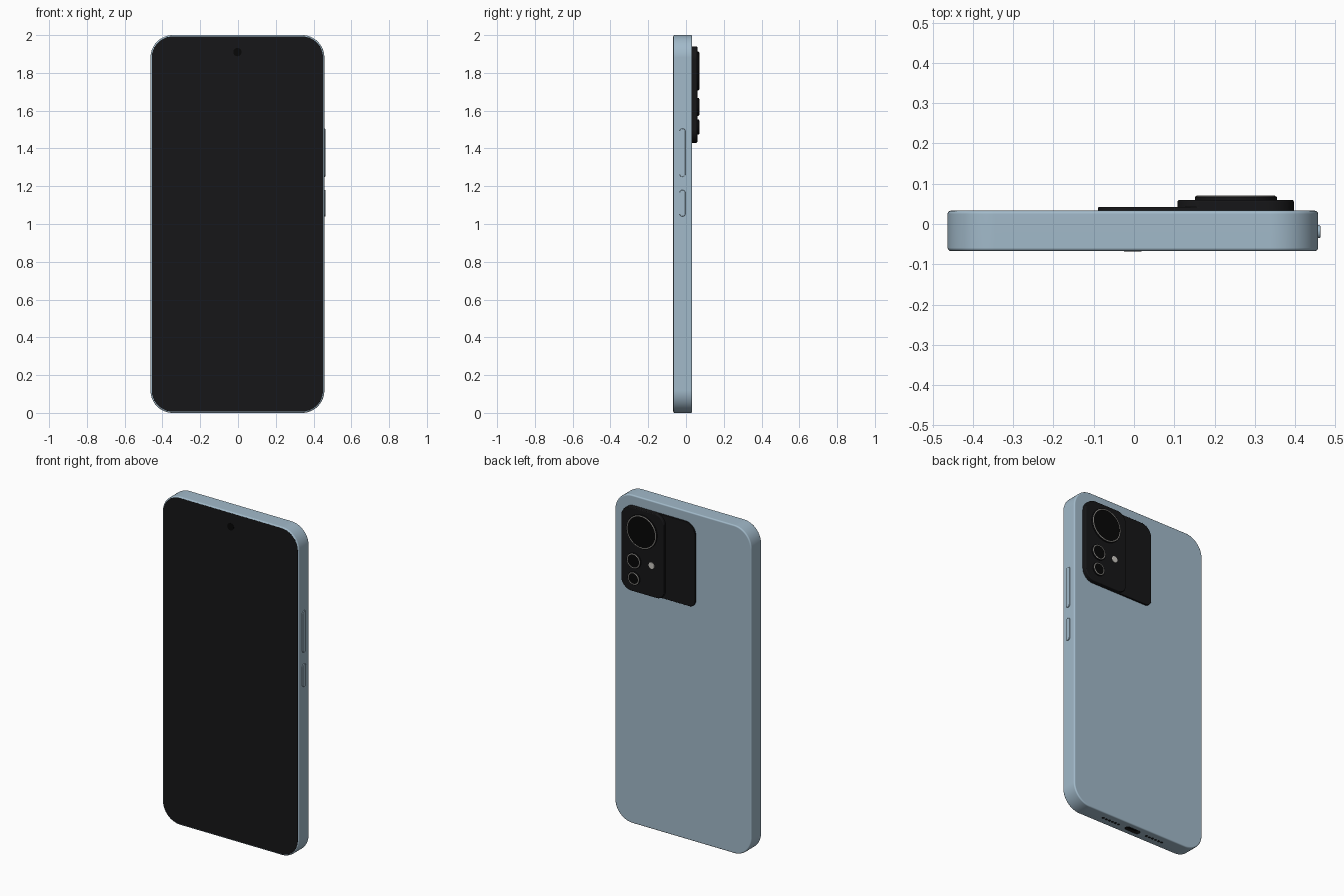
import bpy, bmesh
from math import sin, cos, pi, radians

if "Cube" in bpy.data.objects:
    bpy.data.objects.remove(bpy.data.objects["Cube"])


def material(name, rgb):
    m = bpy.data.materials.new(name)
    m.diffuse_color = (*rgb, 1)
    m.use_nodes = True
    m.node_tree.nodes["Principled BSDF"].inputs["Base Color"].default_value = m.diffuse_color
    return m


BLUE = material("blue_shell", (0.36, 0.49, 0.59))
BLACK = material("black_gloss", (0.008, 0.008, 0.009))
DARK = material("lens_glass", (0.002, 0.002, 0.002))
SILVER = material("silver_rim", (0.6, 0.58, 0.54))

# Maps from (profile u, profile v, depth w) to the world for each facing
BACK = lambda u, v, w: (u, w, v)
SIDE = lambda u, v, w: (w, u, v)
BASE = lambda u, v, w: (u, v, w)


def outline(u0, u1, v0, v1, radii, inset, seg):
    """Rounded rectangle; radii run: high-u high-v, low-u high-v, low-low, high-low."""
    centres = ((u1, v1, -1, -1), (u0, v1, 1, -1), (u0, v0, 1, 1), (u1, v0, -1, 1))
    pts = []
    for k, ((u, v, su, sv), r) in enumerate(zip(centres, radii)):
        for i in range(seg + 1):
            a = pi / 2 * (k + i / seg)
            q = r - inset
            pts.append((u + su * r + q * cos(a), v + sv * r + q * sin(a)))
    return pts


def slab(name, u, v, w, radii, mat, bevel=0.0, place=BACK, seg=12, both=False):
    """Rounded plate; the w[1] rim is softened (and w[0] when both is set)."""
    if not isinstance(radii, tuple):
        radii = (radii,) * 4
    s = 1 if w[1] > w[0] else -1
    arc = [i * pi / 8 for i in range(5)]
    rings = [(0, w[0])]
    if both and bevel:
        rings = [(bevel * (1 - sin(a)), w[0] + s * bevel * (1 - cos(a))) for a in arc]
    if bevel:
        rings += [(bevel * (1 - cos(a)), w[1] - s * bevel * (1 - sin(a))) for a in arc]
    else:
        rings.append((0, w[1]))
    bm = bmesh.new()
    loops = [[bm.verts.new(place(a, b, d)) for a, b in outline(*u, *v, radii, i, seg)]
             for i, d in rings]
    for p, q in zip(loops, loops[1:]):
        for i in range(len(p)):
            j = (i + 1) % len(p)
            bm.faces.new((p[i], p[j], q[j], q[i]))
    bm.faces.new(loops[0])
    bm.faces.new(loops[-1])
    bmesh.ops.remove_doubles(bm, verts=bm.verts, dist=1e-5)
    bmesh.ops.recalc_face_normals(bm, faces=bm.faces)
    me = bpy.data.meshes.new(name)
    bm.to_mesh(me)
    bm.free()
    ob = bpy.data.objects.new(name, me)
    bpy.context.collection.objects.link(ob)
    me.materials.append(mat)
    return ob


def disc(name, x, z, r, w, mat, bevel=0.0, place=BACK, seg=10):
    return slab(name, (x - r, x + r), (z - r, z + r), w, r, mat, bevel, place, seg)


def smooth(ob):
    bpy.ops.object.select_all(action='DESELECT')
    ob.select_set(True)
    bpy.context.view_layer.objects.active = ob
    bpy.ops.object.shade_smooth_by_angle(angle=radians(35))
    wn = ob.modifiers.new("flat_faces", 'WEIGHTED_NORMAL')
    wn.keep_sharp = True


# Body shell
body = slab("body", (-0.463, 0.457), (0, 2), (-0.067, 0.033), 0.118, BLUE, 0.008,
            seg=20, both=True)

# Charging port and speaker holes cut into the bottom edge
CY = -0.017
cutters = [slab("port_cutter", (-0.053, 0.047), (CY - 0.017, CY + 0.017),
                (-0.02, 0.04), 0.0165, DARK, place=BASE)]
for side in (-1, 1):
    for i in range(6):
        cutters.append(disc("hole_cutter", -0.003 + side * (0.1 + 0.022 * i), CY, 0.007,
                            (-0.02, 0.02), DARK, place=BASE, seg=4))
bpy.ops.object.select_all(action='DESELECT')
for c in cutters:
    c.select_set(True)
bpy.context.view_layer.objects.active = cutters[0]
bpy.ops.object.join()
cut = body.modifiers.new("openings", 'BOOLEAN')
cut.operation, cut.solver = 'DIFFERENCE', 'EXACT'
cut.material_mode = 'TRANSFER'
cut.object = cutters[0]
bpy.context.view_layer.objects.active = body
bpy.ops.object.modifier_apply(modifier=cut.name)
bpy.data.objects.remove(cutters[0])

# Connector tongue inside the port
slab("port_tongue", (-0.036, 0.03), (CY - 0.004, CY + 0.004), (0.042, 0.008), 0.003, BLACK,
     place=BASE, seg=3)

# Screen and front camera
slab("screen", (-0.456, 0.450), (0.007, 1.993), (-0.06, -0.0675), 0.111, BLACK, 0.001, seg=20)
disc("front_camera", -0.003, 1.91, 0.022, (-0.066, -0.0682), DARK)

# Side buttons
for name, z0, z1 in (("volume_button", 1.25, 1.505), ("power_button", 1.04, 1.18)):
    slab(name, (-0.035, -0.003), (z0, z1), (0.45, 0.463), 0.0158, BLUE, 0.003, SIDE, 8)

# Camera plate and raised camera step
slab("camera_plate", (-0.09, 0.397), (1.43, 1.94), (0.03, 0.042),
     (0.07, 0.07, 0.04, 0.07), BLACK, 0.003)
slab("camera_step", (0.108, 0.397), (1.43, 1.94), (0.03, 0.06),
     (0.07, 0.06, 0.05, 0.07), BLACK, 0.005)

# Lenses: barrel, silver rim and glass
for name, x, z, r in (("main_lens", 0.253, 1.81, 0.102), ("middle_lens", 0.307, 1.62, 0.047),
                      ("lower_lens", 0.307, 1.513, 0.040)):
    disc(name + "_barrel", x, z, r, (0.055, 0.068), BLACK, 0.002, seg=14)
    bpy.ops.mesh.primitive_torus_add(
        location=(x, 0.0672, z), rotation=(pi / 2, 0, 0), major_segments=56,
        minor_segments=8, major_radius=r - 0.006, minor_radius=0.0035)
    rim = bpy.context.object
    rim.name = name + "_rim"
    rim.data.materials.append(SILVER)
    disc(name + "_glass", x, z, r - 0.009, (0.06, 0.069), DARK, seg=14)

# Flash
disc("flash", 0.19, 1.62, 0.02, (0.055, 0.062), SILVER, 0.002)

for ob in list(bpy.context.scene.objects):
    smooth(ob)
